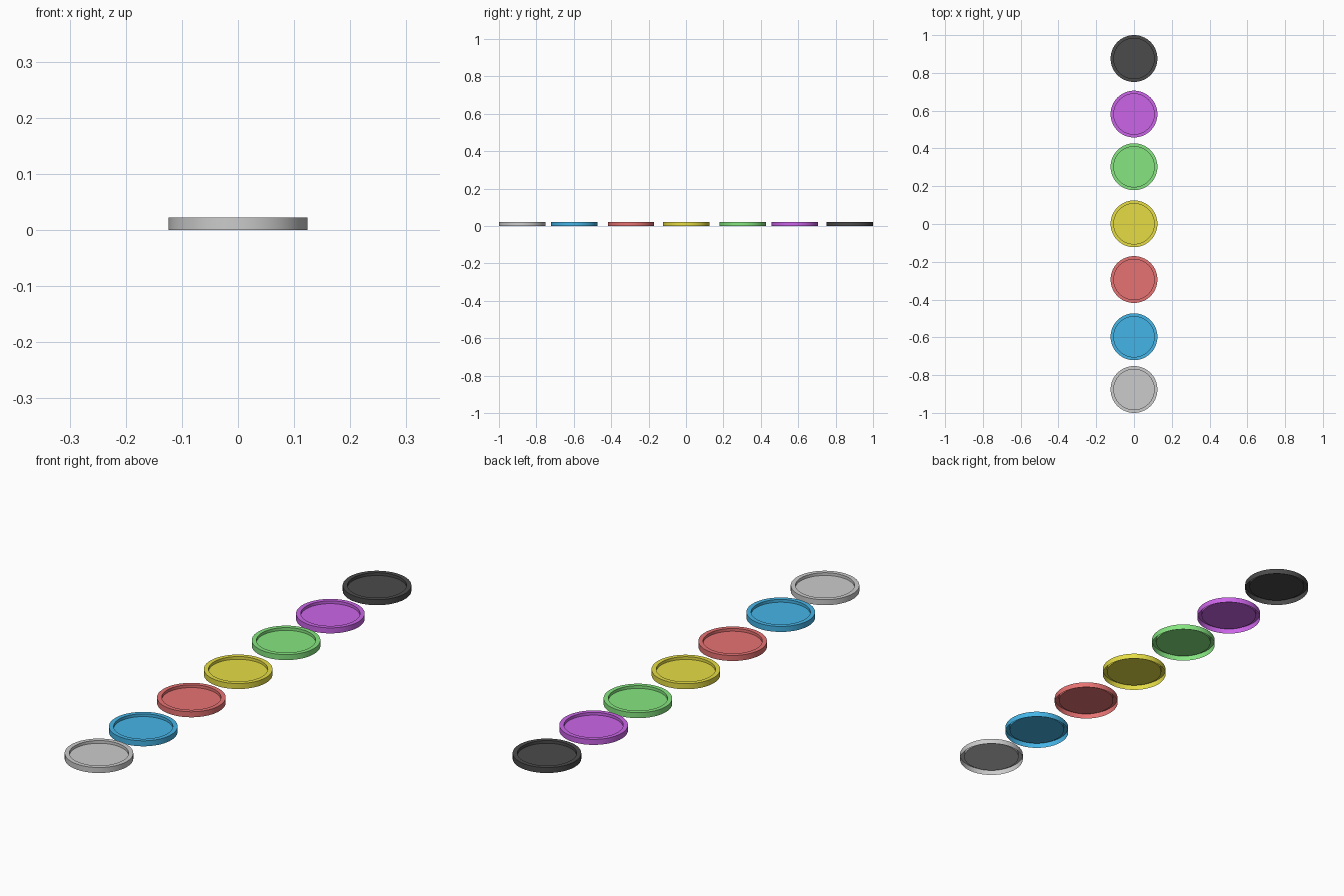
import bpy, bmesh, math

if "Cube" in bpy.data.objects:
    bpy.data.objects.remove(bpy.data.objects["Cube"])

SIDES = 64
R_OUT, R_IN = 0.124, 0.107
HEIGHT, FLOOR = 0.022, 0.011

# name, y position, colour (None = plain grey)
TOKENS = [
    ("grey_disc", -0.876, None),
    ("blue_disc", -0.597, (0.06, 0.46, 0.80, 1)),
    ("red_disc", -0.294, (0.80, 0.17, 0.17, 1)),
    ("yellow_disc", 0.001, (0.79, 0.72, 0.06, 1)),
    ("green_disc", 0.303, (0.24, 0.79, 0.22, 1)),
    ("purple_disc", 0.582, (0.60, 0.13, 0.81, 1)),
    ("black_disc", 0.876, (0.07, 0.07, 0.07, 1)),
]


def make_disc(name, y, colour):
    # Open-bottomed shell: outer wall, flat rim, inner wall, sunken floor
    bm = bmesh.new()
    profile = [(R_OUT, 0), (R_OUT, HEIGHT), (R_IN, HEIGHT), (R_IN, FLOOR)]
    rings = []
    for r, z in profile:
        rings.append([bm.verts.new((r * math.cos(2 * math.pi * i / SIDES),
                                    r * math.sin(2 * math.pi * i / SIDES), z))
                      for i in range(SIDES)])
    for a, b in zip(rings, rings[1:]):
        for i in range(SIDES):
            j = (i + 1) % SIDES
            bm.faces.new((a[i], a[j], b[j], b[i]))
    bm.faces.new(rings[-1])
    mesh = bpy.data.meshes.new(name)
    bm.to_mesh(mesh)
    bm.free()
    obj = bpy.data.objects.new(name, mesh)
    obj.location.y = y
    bpy.context.collection.objects.link(obj)
    if colour:
        mat = bpy.data.materials.new(name + "_colour")
        mat.diffuse_color = colour
        mat.use_nodes = True
        mat.node_tree.nodes["Principled BSDF"].inputs["Base Color"].default_value = mat.diffuse_color
        mesh.materials.append(mat)
    # Smooth walls, crisp rim edges
    bpy.ops.object.select_all(action='DESELECT')
    obj.select_set(True)
    bpy.context.view_layer.objects.active = obj
    bpy.ops.object.shade_smooth_by_angle(angle=math.radians(30))


for token in TOKENS:
    make_disc(*token)
